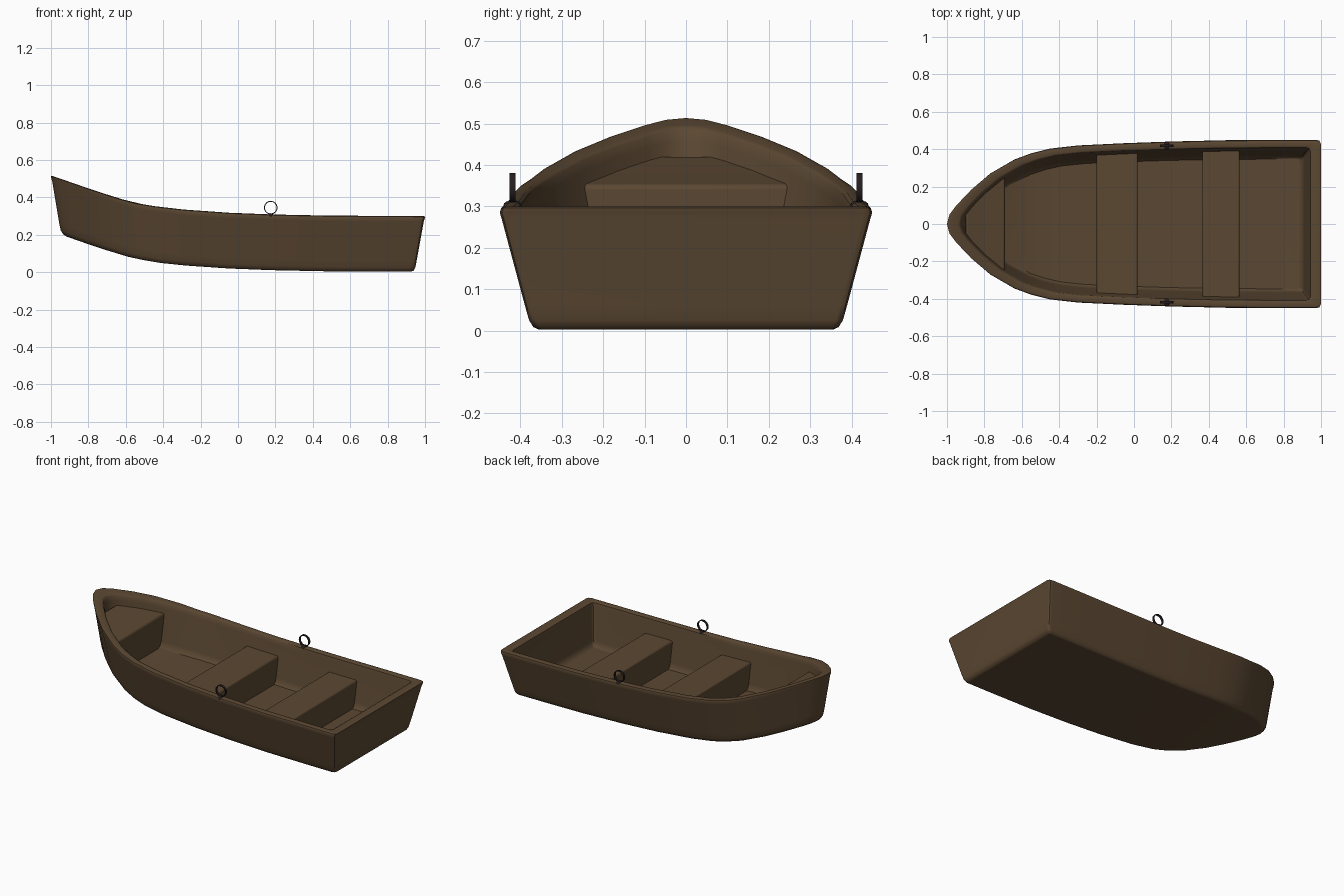
import bpy, bmesh, math

if "Cube" in bpy.data.objects:
    bpy.data.objects.remove(bpy.data.objects["Cube"])

def material(name, col):
    m = bpy.data.materials.new(name)
    m.diffuse_color = (*col, 1)
    m.use_nodes = True
    m.node_tree.nodes["Principled BSDF"].inputs["Base Color"].default_value = m.diffuse_color
    return m

WOOD = material("brown wood", (0.105, 0.064, 0.032))
IRON = material("dark iron", (0.018, 0.013, 0.015))

# plan outline (x, half width) and upward sweep of the hull (x, lift)
PLAN = [(-1, 0), (-.987, .05), (-.95, .1), (-.87, .185), (-.77, .27), (-.64, .345),
        (-.55, .378), (-.45, .403), (-.3, .42), (-.05, .432), (.2, .441), (.5, .448),
        (.8, .45), (.975, .45), (.993, .445), (1, .43)]
SWEEP = [(-1, .217), (-.95, .2), (-.87, .172), (-.77, .137), (-.64, .095), (-.55, .07),
         (-.4, .045), (-.2, .026), (0, .015), (.2, .008), (.5, .002), (1, 0)]
# hull rings: height, bow scale, stern scale, width scale (outside up, then inside down)
RINGS = [(.002, .915, .925, .79), (.008, .935, .94, .82), (.025, .948, .948, .843),
         (.06, .956, .955, .865), (.27, .993, .993, .99), (.285, .998, .998, 1),
         (.296, 1, 1, .992), (.3, .99, .992, .97), (.3, .94, .955, .925),
         (.294, .928, .943, .907), (.27, .92, .938, .895), (.075, .885, .91, .815),
         (.052, .875, .9, .795), (.04, .86, .885, .77)]

def lookup(table, x):
    if x <= table[0][0]:
        return table[0][1]
    for (a, u), (b, v) in zip(table, table[1:]):
        if x <= b:
            return u + (v - u) * (x - a) / (b - a)
    return table[-1][1]

def finish(bm, name, mat, angle=40, bevel=0):
    bmesh.ops.recalc_face_normals(bm, faces=bm.faces[:])
    me = bpy.data.meshes.new(name)
    bm.to_mesh(me)
    bm.free()
    me.materials.append(mat)
    ob = bpy.data.objects.new(name, me)
    bpy.context.collection.objects.link(ob)
    bpy.ops.object.select_all(action='DESELECT')
    ob.select_set(True)
    bpy.context.view_layer.objects.active = ob
    if bevel:
        b = ob.modifiers.new("bevel", 'BEVEL')
        b.width, b.segments, b.limit_method = bevel, 3, 'ANGLE'
        b.angle_limit = math.radians(50)
    bpy.ops.object.shade_smooth_by_angle(angle=math.radians(angle))
    return ob

# hull shell
bm = bmesh.new()
n = len(PLAN)
loops = []
for z, bow, stern, wide in RINGS:
    half = [(x * (bow if x < 0 else stern), y * wide) for x, y in PLAN]
    full = half + [(x, -y) for x, y in reversed(half[1:])]
    loops.append([bm.verts.new((x, y, z + lookup(SWEEP, x))) for x, y in full])
m = len(loops[0])
for a, b in zip(loops, loops[1:]):
    for i in range(m):
        j = (i + 1) % m
        bm.faces.new((a[i], a[j], b[j], b[i]))
for lp in (loops[0], loops[-1]):
    bm.faces.new((lp[0], lp[1], lp[-1]))
    for i in range(1, n - 1):
        bm.faces.new((lp[i], lp[i + 1], lp[m - i - 1], lp[m - i]))
hull = finish(bm, "hull", WOOD)
hull.modifiers.new("weighted", 'WEIGHTED_NORMAL').keep_sharp = True

# benches: solid blocks whose ends sit inside the hull wall
def bench(name, x0, x1, top, steps):
    bm = bmesh.new()
    sections = []
    for k in range(steps + 1):
        x = x0 + (x1 - x0) * k / steps
        lift = lookup(SWEEP, x)
        wt = max(.01, .905 * lookup(PLAN, x / .95))
        wb = max(.008, .81 * lookup(PLAN, x / .915))
        sections.append([bm.verts.new((x, y, z + lift)) for y, z in
                         ((wt, top), (-wt, top), (-wb, .025), (wb, .025))])
    for a, b in zip(sections, sections[1:]):
        for i in range(4):
            j = (i + 1) % 4
            bm.faces.new((a[i], a[j], b[j], b[i]))
    bm.faces.new(sections[0])
    bm.faces.new(sections[-1])
    finish(bm, name, WOOD, bevel=.01)

bench("middle_seat", -.2, .02, .205, 3)
bench("rear_seat", .365, .565, .205, 2)
bench("bow_seat", -.9, -.69, .24, 6)

# oarlocks: flat band ring on a small rounded base
def oarlock(side, y):
    x, zc, seg = .175, .345, 28
    bm = bmesh.new()
    rings = []
    for r, dy in ((.036, -.007), (.036, .007), (.031, .007), (.031, -.007)):
        rings.append([bm.verts.new((x + r * math.cos(t), y + dy, zc + r * math.sin(t)))
                      for t in (2 * math.pi * k / seg for k in range(seg))])
    for a, b in zip(rings, rings[1:] + rings[:1]):
        for i in range(seg):
            j = (i + 1) % seg
            bm.faces.new((a[i], a[j], b[j], b[i]))
    finish(bm, side + "_oarlock_ring", IRON)
    bm = bmesh.new()
    bmesh.ops.create_uvsphere(bm, u_segments=16, v_segments=8, radius=1)
    for v in bm.verts:
        v.co = (x + v.co.x * .015, y + v.co.y * .022, .303 + v.co.z * .012)
    finish(bm, side + "_oarlock_base", IRON)

oarlock("front", -.419)
oarlock("back", .419)
